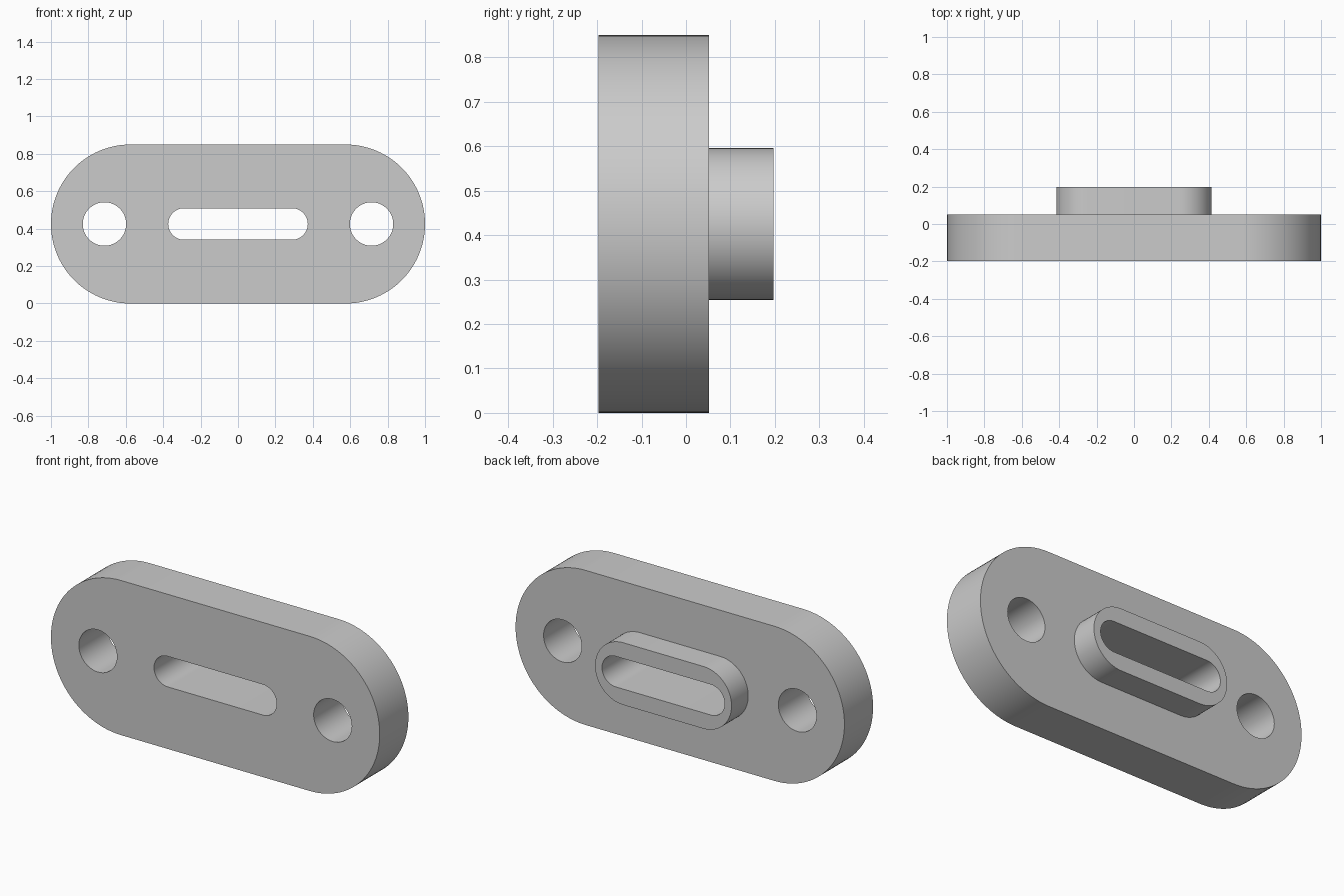
import bpy, bmesh, math

if "Cube" in bpy.data.objects:
    bpy.data.objects.remove(bpy.data.objects["Cube"], do_unlink=True)

MID = 0.425          # height of the shared centre line
FRONT, STEP, BACK = -0.197, 0.052, 0.197

grey = bpy.data.materials.new("plain grey")
grey.use_nodes = True
colour = (0.6, 0.6, 0.6, 1)
grey.diffuse_color = colour
grey.node_tree.nodes["Principled BSDF"].inputs["Base Color"].default_value = colour


def stadium_prism(name, half_length, radius, y0, y1, x=0.0, steps=32):
    """Rounded-end bar along x, extruded from y0 to y1 (a cylinder if half_length == radius)."""
    straight = half_length - radius
    points = []
    for side in (1, -1):
        for i in range(steps + 1):
            if straight == 0 and i == steps:
                continue
            a = side * math.pi / 2 - math.pi * i / steps
            points.append((x + side * straight + radius * math.cos(a),
                           MID + radius * math.sin(a)))
    bm = bmesh.new()
    face = bm.faces.new([bm.verts.new((px, y0, pz)) for px, pz in points])
    top = bmesh.ops.extrude_face_region(bm, geom=[face])["geom"]
    verts = [g for g in top if isinstance(g, bmesh.types.BMVert)]
    bmesh.ops.translate(bm, verts=verts, vec=(0, y1 - y0, 0))
    bmesh.ops.recalc_face_normals(bm, faces=bm.faces)
    mesh = bpy.data.meshes.new(name)
    bm.to_mesh(mesh)
    bm.free()
    mesh.materials.append(grey)
    obj = bpy.data.objects.new(name, mesh)
    bpy.context.collection.objects.link(obj)
    return obj


def combine(target, other, operation):
    """Apply a boolean and discard the helper."""
    bpy.context.view_layer.objects.active = target
    mod = target.modifiers.new(operation.lower(), "BOOLEAN")
    mod.object, mod.operation, mod.solver = other, operation, "EXACT"
    bpy.ops.object.modifier_apply(modifier=mod.name)
    bpy.data.objects.remove(other, do_unlink=True)


# Main plate with the raised boss on its back
plate = stadium_prism("slotted_plate", 1.0, MID, FRONT, STEP, steps=48)
combine(plate, stadium_prism("boss", 0.415, 0.171, 0, BACK), "UNION")

# Central slot through plate and boss
combine(plate, stadium_prism("slot_cutter", 0.373, 0.084, -0.5, 0.5), "DIFFERENCE")

# Round hole near each end
for side in (-1, 1):
    hole = stadium_prism("hole_cutter", 0.116, 0.116, -0.5, 0.5, x=side * 0.714)
    combine(plate, hole, "DIFFERENCE")

# Smooth round walls, crisp rims
bpy.ops.object.select_all(action="DESELECT")
plate.select_set(True)
bpy.context.view_layer.objects.active = plate
bpy.ops.object.shade_smooth_by_angle(angle=math.radians(30))
